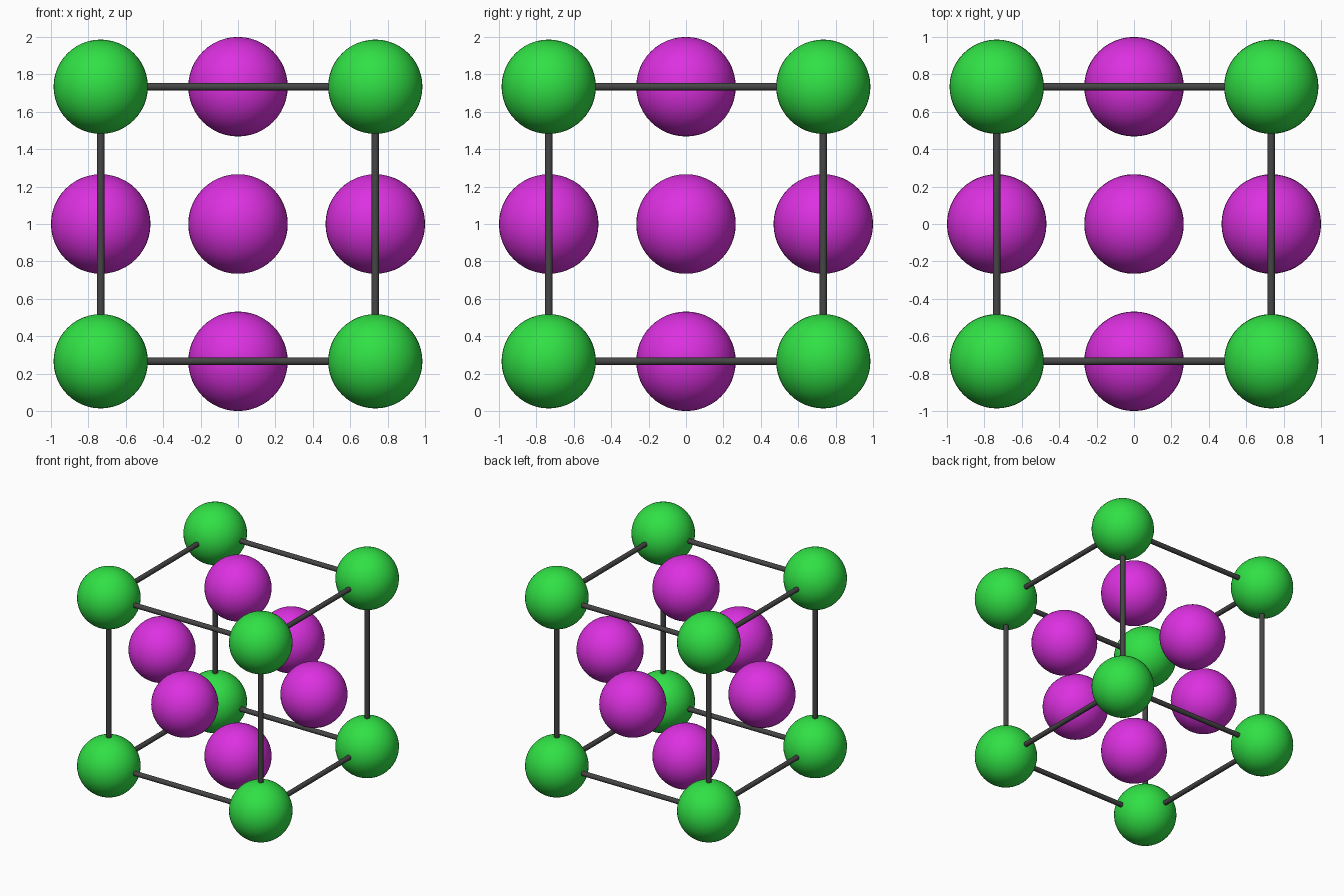
import bpy
from itertools import product
from mathutils import Vector

if "Cube" in bpy.data.objects:
    bpy.data.objects.remove(bpy.data.objects["Cube"])

H = 0.734                      # half the cell edge
CENTRE = Vector((0, 0, 1))
CORNER_R, FACE_R, ROD_R = 0.252, 0.266, 0.021


def material(name, rgb):
    m = bpy.data.materials.new(name)
    m.diffuse_color = (*rgb, 1)
    m.use_nodes = True
    m.node_tree.nodes["Principled BSDF"].inputs["Base Color"].default_value = m.diffuse_color
    return m


green = material("green", (0.03, 0.75, 0.06))
purple = material("purple", (0.72, 0.03, 0.75))
grey = material("dark_grey", (0.06, 0.06, 0.06))


def finish(name, mat):
    ob = bpy.context.object
    ob.name = name
    ob.data.materials.append(mat)
    bpy.ops.object.shade_smooth_by_angle()


def ball(name, offset, radius, mat):
    bpy.ops.mesh.primitive_uv_sphere_add(segments=48, ring_count=24, radius=radius,
                                         location=CENTRE + Vector(offset) * H)
    finish(name, mat)


# Corner atoms
for corner in product((-1, 1), repeat=3):
    ball("corner_atom", corner, CORNER_R, green)

for axis in range(3):
    direction = Vector([float(i == axis) for i in range(3)])
    # Face-centre atoms
    for s in (-1, 1):
        ball("face_atom", direction * s, FACE_R, purple)
    # Cell edge rods between corner atoms
    for a, b in product((-1, 1), repeat=2):
        mid = Vector((0, 0, 0))
        mid[(axis + 1) % 3], mid[(axis + 2) % 3] = a * H, b * H
        bpy.ops.mesh.primitive_cylinder_add(
            vertices=16, radius=ROD_R, depth=2 * H, location=CENTRE + mid,
            rotation=direction.to_track_quat('Z', 'Y').to_euler())
        finish("edge_rod", grey)
